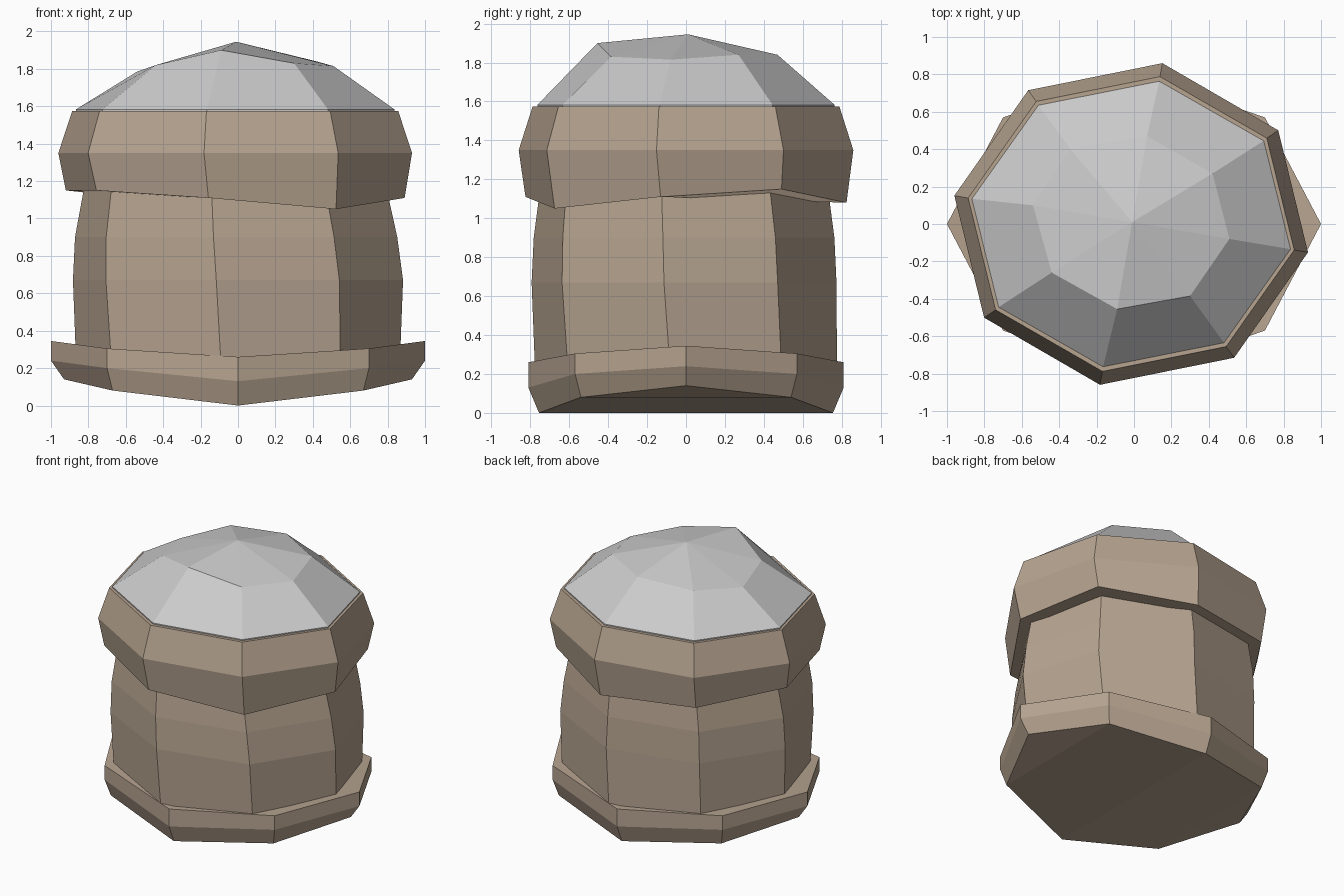
import bpy, bmesh
from math import cos, sin, radians

if "Cube" in bpy.data.objects:
    bpy.data.objects.remove(bpy.data.objects["Cube"])

brown = bpy.data.materials.new("brown")
brown.diffuse_color = (0.47, 0.37, 0.28, 1)
brown.use_nodes = True
brown.node_tree.nodes["Principled BSDF"].inputs["Base Color"].default_value = brown.diffuse_color


def ring(rx, ry, turn, z, cx=-0.015, cy=0.0):
    """Eight-sided oval; z is one height or a list of eight."""
    zs = z if isinstance(z, list) else [z] * 8
    return [(cx + rx * cos(radians(turn + 45 * k)),
             cy + ry * sin(radians(turn + 45 * k)), zs[k]) for k in range(8)]


def loft(name, rings, mat=None, apex=None, cap=((0, 1, 2, 3, 4, 5, 6, 7),)):
    """Join rings from bottom to top, then cap or close to an apex."""
    bm = bmesh.new()
    rows = [[bm.verts.new(p) for p in r] for r in rings]
    for a, b in zip(rows, rows[1:]):
        for k in range(8):
            j = (k + 1) % 8
            bm.faces.new((a[k], a[j], b[j], b[k]))
    for f in cap:
        bm.faces.new([rows[0][i] for i in reversed(f)])
        if apex is None:
            bm.faces.new([rows[-1][i] for i in f])
    if apex is not None:
        tip = bm.verts.new(apex)
        for k in range(8):
            bm.faces.new((rows[-1][k], rows[-1][(k + 1) % 8], tip))
    bmesh.ops.recalc_face_normals(bm, faces=bm.faces[:])
    me = bpy.data.meshes.new(name)
    bm.to_mesh(me)
    bm.free()
    if mat:
        me.materials.append(mat)
    ob = bpy.data.objects.new(name, me)
    bpy.context.collection.objects.link(ob)
    return ob


def base_ring(x_end, x_side, y_side, y_mid, z_end, z_side, z_mid):
    """Symmetric octagon that rises towards both x ends."""
    return [(x_end, 0, z_end), (x_side, y_side, z_side), (0, y_mid, z_mid),
            (-x_side, y_side, z_side), (-x_end, 0, z_end),
            (-x_side, -y_side, z_side), (0, -y_mid, z_mid), (x_side, -y_side, z_side)]


# Base plate, bent upwards at the left and right ends
loft("base_plate", [
    base_ring(0.93, 0.67, 0.54, 0.755, 0.14, 0.08, 0.0),
    base_ring(1.0, 0.70, 0.57, 0.81, 0.24, 0.20, 0.13),
    base_ring(1.0, 0.70, 0.57, 0.81, 0.345, 0.305, 0.26),
], brown, cap=((0, 1, 7), (1, 2, 6, 7), (2, 3, 5, 6), (3, 4, 5)))

# Slightly bulging, twisted body
loft("body", [
    ring(0.87, 0.78, -6, 0.22, 0.0),
    ring(0.89, 0.79, -7.5, 0.67, 0.0, -0.01),
    ring(0.87, 0.78, -8, 0.90, -0.01, -0.01),
    ring(0.815, 0.745, -9, 1.18, -0.015, -0.01),
], brown)

# Overhanging collar with an uneven lower edge
loft("collar", [
    ring(0.917, 0.835, -9, [1.11, 1.15, 1.08, 1.11, 1.15, 1.15, 1.11, 1.05]),
    ring(0.96, 0.873, -10, 1.35),
    ring(0.885, 0.80, -10, 1.575),
], brown)

# Grey faceted dome with an irregular middle ring
mid_ring = [(0.51, -0.08, 1.815), (0.42, 0.27, 1.84), (0.07, 0.47, 1.84),
            (-0.34, 0.40, 1.82), (-0.54, 0.10, 1.785), (-0.44, -0.26, 1.82),
            (-0.09, -0.455, 1.90), (0.30, -0.385, 1.83)]
loft("dome", [ring(0.865, 0.775, -10, 1.56), ring(0.865, 0.775, -10, 1.583), mid_ring],
     apex=(-0.01, 0.01, 1.945))
